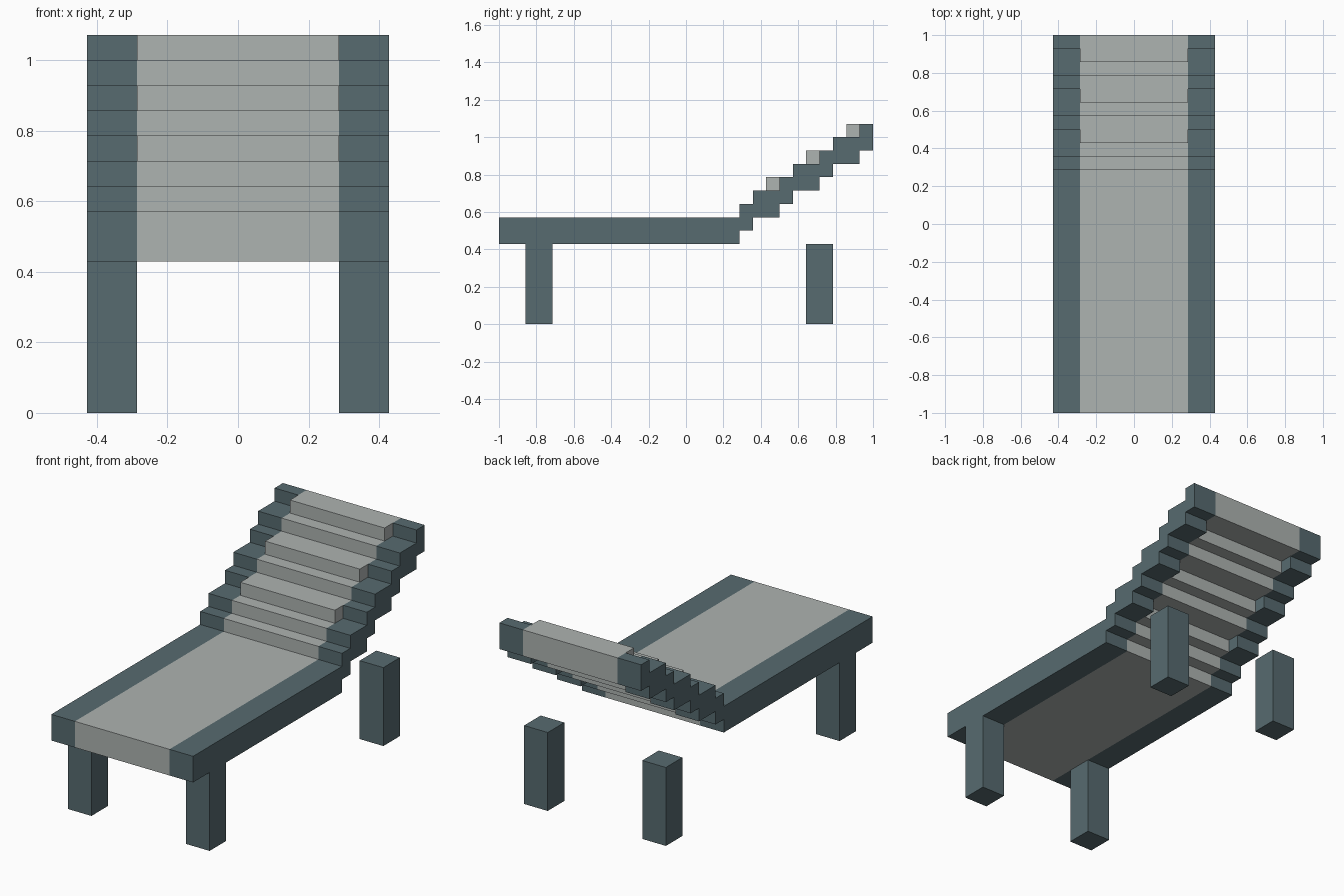
import bpy
import bmesh

cube = bpy.data.objects.get("Cube")
if cube:
    bpy.data.objects.remove(cube, do_unlink=True)

U = 1 / 14  # block size that every part is built on


def material(name, rgb):
    m = bpy.data.materials.new(name)
    m.use_nodes = True
    m.diffuse_color = (*rgb, 1)
    bsdf = next(n for n in m.node_tree.nodes if n.type == 'BSDF_PRINCIPLED')
    bsdf.inputs["Base Color"].default_value = (*rgb, 1)
    return m


SLATE = material("slate frame", (0.095, 0.145, 0.160))
GREY = material("light grey fabric", (0.423, 0.451, 0.440))


def extrude_profile(name, points, x0, x1, mat):
    """Solid from a (y, z) outline, extruded along x; all in block units."""
    bm = bmesh.new()
    face = bm.faces.new([bm.verts.new((x0 * U, y * U, z * U)) for y, z in points])
    ext = bmesh.ops.extrude_face_region(bm, geom=[face])
    moved = [v for v in ext["geom"] if isinstance(v, bmesh.types.BMVert)]
    bmesh.ops.translate(bm, verts=moved, vec=((x1 - x0) * U, 0, 0))
    bmesh.ops.recalc_face_normals(bm, faces=bm.faces)
    mesh = bpy.data.meshes.new(name)
    bm.to_mesh(mesh)
    bm.free()
    mesh.materials.append(mat)
    obj = bpy.data.objects.new(name, mesh)
    bpy.context.collection.objects.link(obj)
    return obj


def lounger_outline(tops, thick=2):
    """Flat bed followed by one-block-deep steps with the given top heights."""
    upper = [(-14, 8), (4, 8)]
    for i, top in enumerate(tops):
        for p in ((4 + i, top), (5 + i, top)):
            if upper[-1][1] == p[1] and upper[-2][1] == p[1]:
                upper.pop()  # merge level neighbours
            upper.append(p)
    lower = [(y, z - thick) for y, z in reversed(upper)]
    return upper + lower


# Stepped backrest heights: the fabric steps up one block earlier than the rails
rail = lounger_outline([9, 10, 10, 11, 12, 12, 13, 14, 14, 15])
fabric = lounger_outline([9, 10, 11, 11, 12, 13, 13, 14, 15, 15])

extrude_profile("fabric_bed", fabric, -4, 4, GREY)

for side, x0, x1 in (("left", 4, 6), ("right", -6, -4)):
    extrude_profile(f"{side}_rail", rail, x0, x1, SLATE)
    # Legs: the rear pair stands free below the backrest
    for end, y in (("front", -12), ("rear", 9)):
        leg = [(y, 0), (y + 2, 0), (y + 2, 6), (y, 6)]
        extrude_profile(f"{end}_{side}_leg", leg, x0, x1, SLATE)
